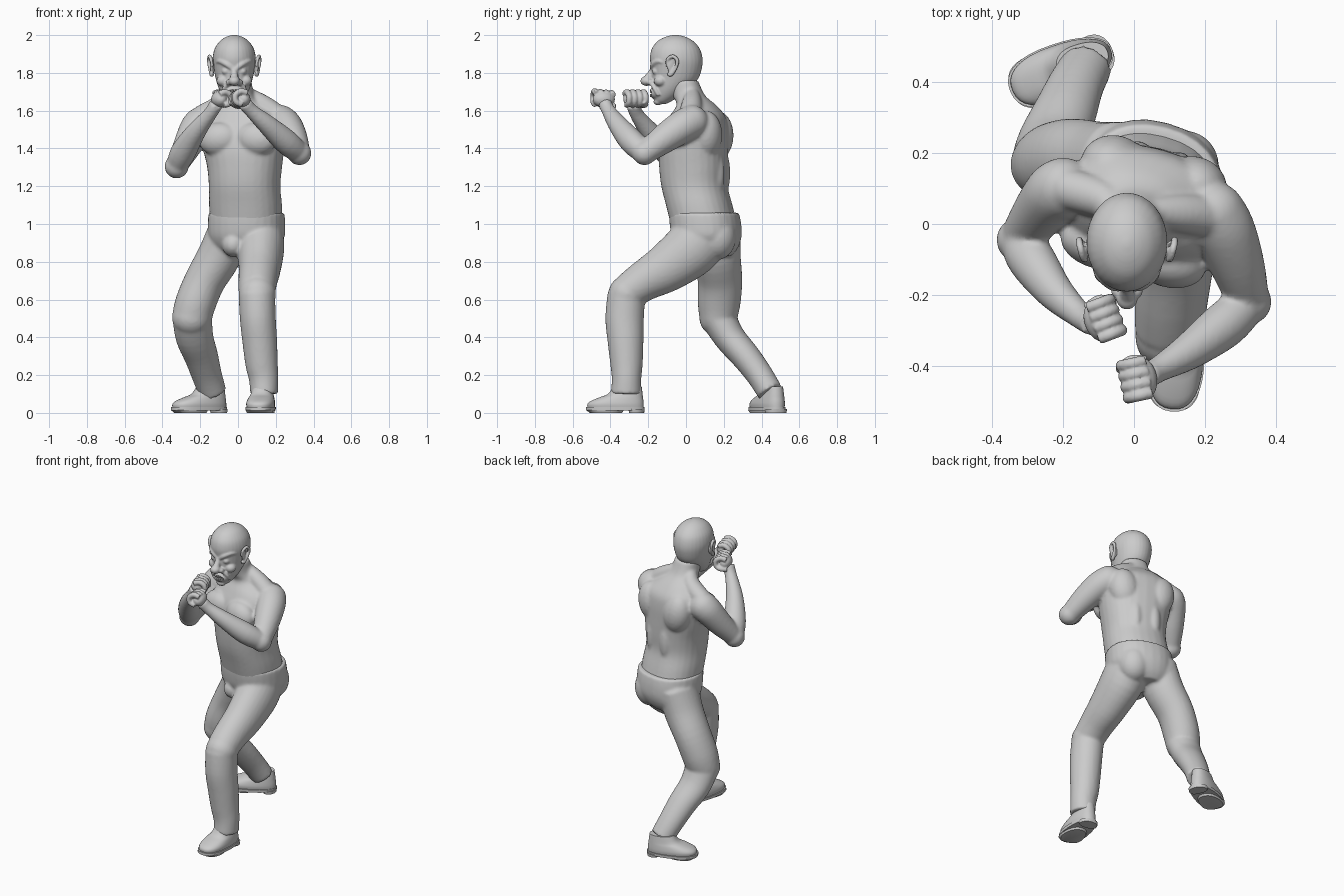
import bpy, bmesh, math
from mathutils import Vector, Matrix

X = Vector((1, 0, 0))
TW = math.radians(-15)                       # body twist
SIDE = Vector((math.cos(TW), math.sin(TW), 0))
FRONT = Vector((math.sin(TW), -math.cos(TW), 0))


def catmull(p, sub):
    out = []
    for i in range(len(p) - 1):
        a, b, c, d = p[max(i - 1, 0)], p[i], p[i + 1], p[min(i + 2, len(p) - 1)]
        for k in range(sub):
            t = k / sub
            out.append(0.5 * (2 * b + (c - a) * t + (2 * a - 5 * b + 4 * c - d) * t * t
                              + (3 * b - a - 3 * c + d) * t ** 3))
    return out + [p[-1]]


def loft(bm, pts, side=X, flat=False, n=28, sub=4, power=1.0, taper=0.0):
    """Skin elliptical rings (x, y, z, a, b) along a smooth path."""
    q = catmull([Vector(p if len(p) == 5 else (*p, p[3])) for p in pts], sub)
    rings = []
    for i, v in enumerate(q):
        c = Vector(v[:3])
        t = Vector(q[min(i + 1, len(q) - 1)][:3]) - Vector(q[max(i - 1, 0)][:3])
        t = Vector((0, 0, 1)) if flat else t.normalized()
        s = (side - t * side.dot(t)).normalized()
        u = t.cross(s)
        ring = []
        for k in range(n):
            w = 2 * math.pi * k / n
            cs, sn = math.cos(w), math.sin(w)
            cs = math.copysign(abs(cs) ** power, cs)
            sn = math.copysign(abs(sn) ** power, sn)
            ring.append(bm.verts.new(c + s * v[3] * cs * (1 - taper * sn) + u * v[4] * sn))
        rings.append(ring)
    for r0, r1 in zip(rings, rings[1:]):
        for k in range(n):
            bm.faces.new((r0[k], r0[(k + 1) % n], r1[(k + 1) % n], r1[k]))
    bm.faces.new(rings[0][::-1])
    bm.faces.new(rings[-1])


def blob(bm, c, r, rot=(0, 0, 0)):
    r = (r, r, r) if isinstance(r, (int, float)) else r
    m = Matrix.Translation(c)
    for ang, ax in zip(rot, "XYZ"):
        m = m @ Matrix.Rotation(ang, 4, ax)
    bmesh.ops.create_uvsphere(bm, u_segments=24, v_segments=14, radius=1,
                              matrix=m @ Matrix.Diagonal((*r, 1)))


def make(name, bm, voxel=0, smooth=4, angle=40):
    bmesh.ops.recalc_face_normals(bm, faces=bm.faces)
    me = bpy.data.meshes.new(name)
    bm.to_mesh(me)
    bm.free()
    ob = bpy.data.objects.new(name, me)
    bpy.context.collection.objects.link(ob)
    if voxel:
        m = ob.modifiers.new("fuse", 'REMESH')
        m.mode, m.voxel_size, m.use_smooth_shade = 'VOXEL', voxel, True
        m = ob.modifiers.new("soften", 'SMOOTH')
        m.factor, m.iterations = 0.5, smooth
    else:
        bpy.ops.object.select_all(action='DESELECT')
        ob.select_set(True)
        bpy.context.view_layer.objects.active = ob
        bpy.ops.object.shade_smooth_by_angle(angle=math.radians(angle))
    return ob


# bare torso, neck and arms
bm = bmesh.new()
loft(bm, [(.045, .095, 1.0, .19, .172), (.04, .07, 1.1, .192, .172), (.035, .045, 1.2, .188, .172),
          (.035, .04, 1.3, .197, .178), (.03, .04, 1.4, .215, .178), (.03, .05, 1.5, .225, .165),
          (.03, .06, 1.57, .2, .14), (.012, .055, 1.63, .13, .1), (0, .015, 1.68, .088, .085),
          (-.01, -.02, 1.76, .08, .083)], SIDE, True, power=.88)
mid = Vector((.03, .04, 0))
for s in (-1, 1):
    blob(bm, mid + FRONT * .125 + SIDE * s * .102 + Vector((0, 0, 1.45)), (.11, .072, .088), (0, s * .15, TW))
    blob(bm, mid - FRONT * .1 + SIDE * s * .115 + Vector((0, 0, 1.47)), (.095, .085, .13), (0, s * .2, TW))
    blob(bm, mid - FRONT * .1 + SIDE * s * .06 + Vector((0, 0, 1.27)), (.055, .085, .17), (0, 0, TW))
    loft(bm, [(0, .0, 1.72, .03), (.0 + s * .05, .03, 1.685, .04), (.02 + s * .11, .05 - s * .02, 1.63, .055),
              (.01 + s * .2, .06 - s * .04, 1.57, .06)], Vector((0, 1, 0)))
arms = [
    ([(.225, .03, 1.54, .09), (.255, -.02, 1.515, .088), (.29, -.11, 1.455, .078), (.32, -.205, 1.385, .062)],
     [(.325, -.22, 1.375, .056), (.255, -.285, 1.435, .066), (.155, -.36, 1.525, .052), (.07, -.41, 1.60, .037),
      (.035, -.43, 1.64, .038)]),
    ([(-.2, .1, 1.53, .088), (-.225, .085, 1.5, .086), (-.27, .03, 1.41, .075), (-.315, -.03, 1.325, .06)],
     [(-.325, -.045, 1.305, .056), (-.29, -.1, 1.38, .067), (-.225, -.19, 1.485, .053), (-.15, -.26, 1.58, .037),
      (-.115, -.28, 1.635, .038)])]
for upper, fore in arms:
    loft(bm, upper)
    loft(bm, fore, Vector((0, 1, 0)))
    blob(bm, upper[0][:3], upper[0][3])
    blob(bm, fore[0][:3], .064)
make("upper_body", bm, .0095, 5)

# clenched fists
for name, c, row, out in (("left_fist", (.025, -.435, 1.66), (.2, -.95, .1), (-.95, -.2, .1)),
                          ("right_fist", (-.1, -.275, 1.66), (-.35, .93, 0), (.93, .35, .1))):
    c, row, out, up = Vector(c), Vector(row).normalized(), Vector(out).normalized(), Vector((0, 0, 1))
    bm = bmesh.new()
    blob(bm, c, (.04, .06, .042), (0, 0, math.atan2(-row.x, row.y)))
    for i in range(4):
        k = c + row * (i - 1.5) * .031
        path = [k + up * .03 - out * .015, k + up * .036 + out * .02, k + up * .012 + out * .05,
                k - up * .022 + out * .046, k - up * .032 + out * .012]
        loft(bm, [(*p, .0165) for p in path], row, n=12)
    side = row * (1 if name[0] == "r" else -1)
    th = [c - up * .03 - out * .02 + side * .045, c - up * .03 + out * .025 + side * .055,
          c - up * .015 + out * .06 + side * .03]
    loft(bm, [(*p, .016) for p in th], up, n=12)
    make(name, bm, .005, 2)

# trousers
bm = bmesh.new()
loft(bm, [(.045, .095, 1.06, .2, .182), (.045, .103, 1.0, .204, .186), (.045, .11, .93, .2, .18),
          (.035, .12, .87, .165, .15), (.02, .13, .83, .1, .11)], SIDE, True, power=.9)
blob(bm, (-.025, 0, .89), (.06, .075, .065))
blob(bm, (-.05, .19, .93), (.11, .1, .12))
blob(bm, (.14, .165, .93), (.1, .1, .12))
loft(bm, [(.12, .1, .96, .12, .15), (.12, .03, .87, .125, .15), (.115, -.1, .77, .112, .13),
          (.105, -.22, .70, .103, .108), (.1, -.30, .645, .098, .097)])
blob(bm, (.102, -.312, .63), .099)
loft(bm, [(.1, -.315, .63, .097, .1), (.105, -.325, .5, .095, .102), (.115, -.32, .38, .092, .095),
          (.125, -.315, .26, .086, .086), (.136, -.315, .18, .078, .078), (.138, -.318, .10, .073, .08)])
loft(bm, [(-.05, .15, .96, .11, .14), (-.1, .165, .83, .115, .125), (-.175, .18, .7, .108, .118),
          (-.225, .175, .58, .108, .113), (-.245, .17, .5, .105, .1)])
blob(bm, (-.245, .168, .505), (.105, .098, .1))
loft(bm, [(-.243, .168, .51, .105, .095), (-.23, .23, .4, .1, .083), (-.195, .315, .3, .09, .077),
          (-.165, .39, .2, .08, .071), (-.135, .445, .11, .074, .068)])
make("trousers", bm, .0095, 5)


# shoes: stacked outlines (z, toe, heel, half width)
def stack(bm, levels, sub=3):
    loft(bm, [(0, (f + b) / 2, z, w, (b - f) / 2) for z, f, b, w in levels], flat=True, n=36,
         sub=sub, power=.85, taper=.14)


for name, heel, turn in (("front_shoe", (.142, -.22, 0), -7), ("rear_shoe", (-.062, .495, 0), -67)):
    bm = bmesh.new()
    stack(bm, [(.026, -.303, -.004, .07), (.045, -.304, -.004, .073), (.062, -.287, -.005, .071),
               (.082, -.24, -.008, .065), (.1, -.195, -.01, .058), (.14, -.165, -.015, .05)])
    stack(bm, [(.012, -.312, 0, .076), (.03, -.312, 0, .077)], 1)
    stack(bm, [(0, -.08, -.002, .056), (.02, -.085, 0, .06)], 1)
    stack(bm, [(0, -.29, -.12, .066), (.015, -.31, -.11, .072)], 1)
    ob = make(name, bm)
    ob.location, ob.rotation_euler = heel, (0, 0, math.radians(turn))

# head with facial features
HX = -.02
bm = bmesh.new()
loft(bm, [(HX, -.128, 1.636, .02, .025), (HX, -.122, 1.65, .042, .045), (HX, -.102, 1.68, .064, .073),
          (HX, -.08, 1.72, .083, .098), (HX, -.058, 1.77, .098, .123), (HX, -.05, 1.83, .11, .135),
          (HX, -.052, 1.88, .114, .139), (HX, -.054, 1.93, .103, .126), (HX, -.056, 1.97, .074, .092),
          (HX, -.056, 1.992, .04, .05), (HX, -.056, 2.001, .008, .01)], flat=True, n=32)
blob(bm, (HX, -.148, 1.648), (.032, .024, .02))
blob(bm, (HX, -.15, 1.695), (.058, .046, .036))
blob(bm, (HX, -.208, 1.757), (.031, .034, .026))
loft(bm, [(HX, -.165, 1.84, .014), (HX, -.185, 1.80, .017), (HX, -.205, 1.765, .024)], n=16)
for s in (-1, 1):
    blob(bm, (HX + s * .027, -.188, 1.75), (.018, .022, .017))
    blob(bm, (HX + s * .043, -.157, 1.808), (.023, .022, .019))
    blob(bm, (HX + s * .06, -.135, 1.758), (.034, .035, .03))
    loft(bm, [(HX + s * .01, -.178, 1.822, .012), (HX + s * .04, -.174, 1.845, .015),
              (HX + s * .075, -.148, 1.862, .013), (HX + s * .092, -.12, 1.855, .008)], Vector((0, 0, 1)), n=14)
    loft(bm, [(HX + s * .03, -.185, 1.745, .009), (HX + s * .055, -.165, 1.715, .011),
              (HX + s * .058, -.145, 1.68, .009)], n=12)
    for z in (1.895, 1.92):
        loft(bm, [(HX, -.176 + (z - 1.895) * .45, z - .004, .006), (HX + s * .035, -.17 + (z - 1.895) * .5, z, .007),
                  (HX + s * .07, -.145 + (z - 1.895) * .6, z - .004, .005)], Vector((0, 0, 1)), n=10)
head = make("head", bm, .0055, 3)

# ears
for s, name in ((-1, "right_ear"), (1, "left_ear")):
    bm = bmesh.new()
    ex = HX + s * .115
    blob(bm, (ex, -.075, 1.838), (.011, .027, .045), (0, 0, s * .35))
    loft(bm, [(ex, -.1, 1.835, .007), (ex + s * .008, -.098, 1.87, .009), (ex + s * .016, -.07, 1.888, .01),
              (ex + s * .02, -.046, 1.865, .01), (ex + s * .014, -.055, 1.825, .009),
              (ex + s * .004, -.082, 1.79, .012), (ex, -.095, 1.8, .008)], X, n=12)
    make(name, bm, .005, 2)

# open mouth
bm = bmesh.new()
blob(bm, (HX, -.2, 1.692), (.044, .042, .02))
cutter = make("mouth_cutter", bm)
cutter.hide_render = True
m = head.modifiers.new("mouth", 'BOOLEAN')
m.operation, m.object, m.solver = 'DIFFERENCE', cutter, 'EXACT'

# teeth
bm = bmesh.new()
for i in range(-3, 4):
    for z in (1.703, 1.681):
        c = Vector((HX + i * .0105, -.183 + .0022 * i * i, z))
        bmesh.ops.create_cube(bm, size=1, matrix=Matrix.Translation(c) @ Matrix.Rotation(i * .2, 4, 'Z')
                              @ Matrix.Diagonal((.0095, .014, .017, 1)))
teeth = make("teeth", bm)
m = teeth.modifiers.new("round", 'BEVEL')
m.width, m.segments = .0025, 2
